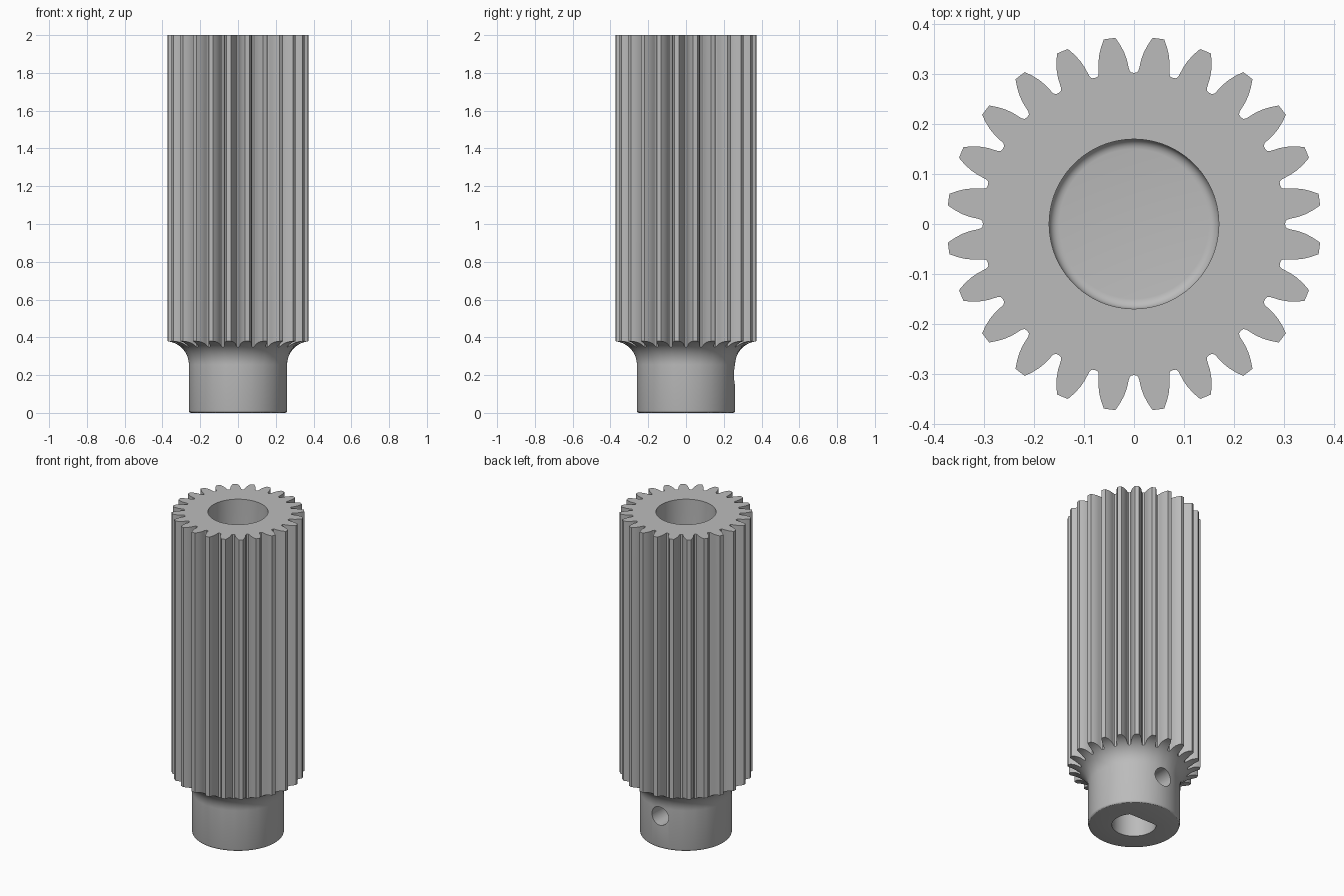
import bpy, bmesh
from math import sin, cos, pi, radians, sqrt

if "Cube" in bpy.data.objects:
    bpy.data.objects.remove(bpy.data.objects["Cube"], do_unlink=True)

TEETH = 24
HEIGHT = 2.0
HUB_R, FILLET_R, FILLET_Z = 0.26, 0.125, 0.255
BORE_R, BORE_FLOOR = 0.17, 0.5
SHAFT_R, SHAFT_FLAT, SHAFT_TOP = 0.125, 0.08, 0.4

# Single grey metal
steel = bpy.data.materials.new("grey steel")
steel.use_nodes = True
grey = (0.5, 0.5, 0.5, 1)
steel.diffuse_color = grey
steel.node_tree.nodes["Principled BSDF"].inputs["Base Color"].default_value = grey

# Half a tooth, from valley centre to tip centre: (degrees, radius)
half = [(0, .303), (1.1, .304), (1.7, .308), (2.0, .315), (2.5, .33),
        (3.3, .345), (4.4, .36), (5.7, .375), (7.5, .375)]
pitch = 360 / TEETH
tooth = half + [(pitch - a, r) for a, r in half[-2:0:-1]]
outline = [(radians(a + i * pitch), r) for i in range(TEETH) for a, r in tooth]


def circle(radius, z):
    return [(radius * cos(a), radius * sin(a), z) for a, _ in outline]


def d_shape(z):
    """Round shaft hole with a flat on the back side."""
    pts = []
    for a, _ in outline:
        r = SHAFT_R
        if r * sin(a) > SHAFT_FLAT:
            r = SHAFT_FLAT / sin(a)
        pts.append((r * cos(a), r * sin(a), z))
    return pts


def flare(t):
    """Concave fillet running from the hub out to the tooth outline."""
    pts = []
    for a, r_out in outline:
        r = HUB_R + (r_out - HUB_R) * t
        z = FILLET_Z + sqrt(FILLET_R ** 2 - (HUB_R + FILLET_R - r) ** 2)
        pts.append((r * cos(a), r * sin(a), z))
    return pts


# Rings from the shaft hole, round the outside, down into the top bore
rings = [d_shape(SHAFT_TOP), d_shape(0)]
edge = 0.012
for k in range(4):
    b = k / 3 * pi / 2
    rings.append(circle(HUB_R - edge + edge * sin(b), edge - edge * cos(b)))
rings += [flare((k / 10) ** 2) for k in range(11)]
rings.append([(r * cos(a), r * sin(a), HEIGHT) for a, r in outline])
rings.append(circle(BORE_R, HEIGHT))
soft = 0.02
for k in range(6):
    b = k / 5 * pi / 2
    rings.append(circle(BORE_R - soft + soft * cos(b), BORE_FLOOR + soft - soft * sin(b)))

bm = bmesh.new()
loops = [[bm.verts.new(p) for p in ring] for ring in rings]
n = len(outline)
for low, high in zip(loops, loops[1:]):
    for i in range(n):
        j = (i + 1) % n
        bm.faces.new((low[i], low[j], high[j], high[i]))
bm.faces.new(loops[0][::-1])
bm.faces.new(loops[-1])
bmesh.ops.recalc_face_normals(bm, faces=bm.faces)
mesh = bpy.data.meshes.new("pinion_gear")
bm.to_mesh(mesh)
bm.free()
gear = bpy.data.objects.new("pinion_gear", mesh)
bpy.context.collection.objects.link(gear)
mesh.materials.append(steel)

# Set screw hole through the back of the hub
bpy.ops.mesh.primitive_cylinder_add(vertices=40, radius=0.057, depth=0.36,
                                    location=(0, 0.2, 0.2), rotation=(pi / 2, 0, 0))
cutter = bpy.context.object
cutter.name = "screw_hole_cutter"
cutter.hide_render = True
cutter.data.materials.append(steel)
cut = gear.modifiers.new("screw_hole", "BOOLEAN")
cut.operation = "DIFFERENCE"
cut.solver = "EXACT"
cut.object = cutter

bpy.ops.object.select_all(action="DESELECT")
gear.select_set(True)
bpy.context.view_layer.objects.active = gear
bpy.ops.object.modifier_apply(modifier=cut.name)
bpy.data.objects.remove(cutter, do_unlink=True)
bpy.ops.object.shade_smooth_by_angle(angle=radians(30))
